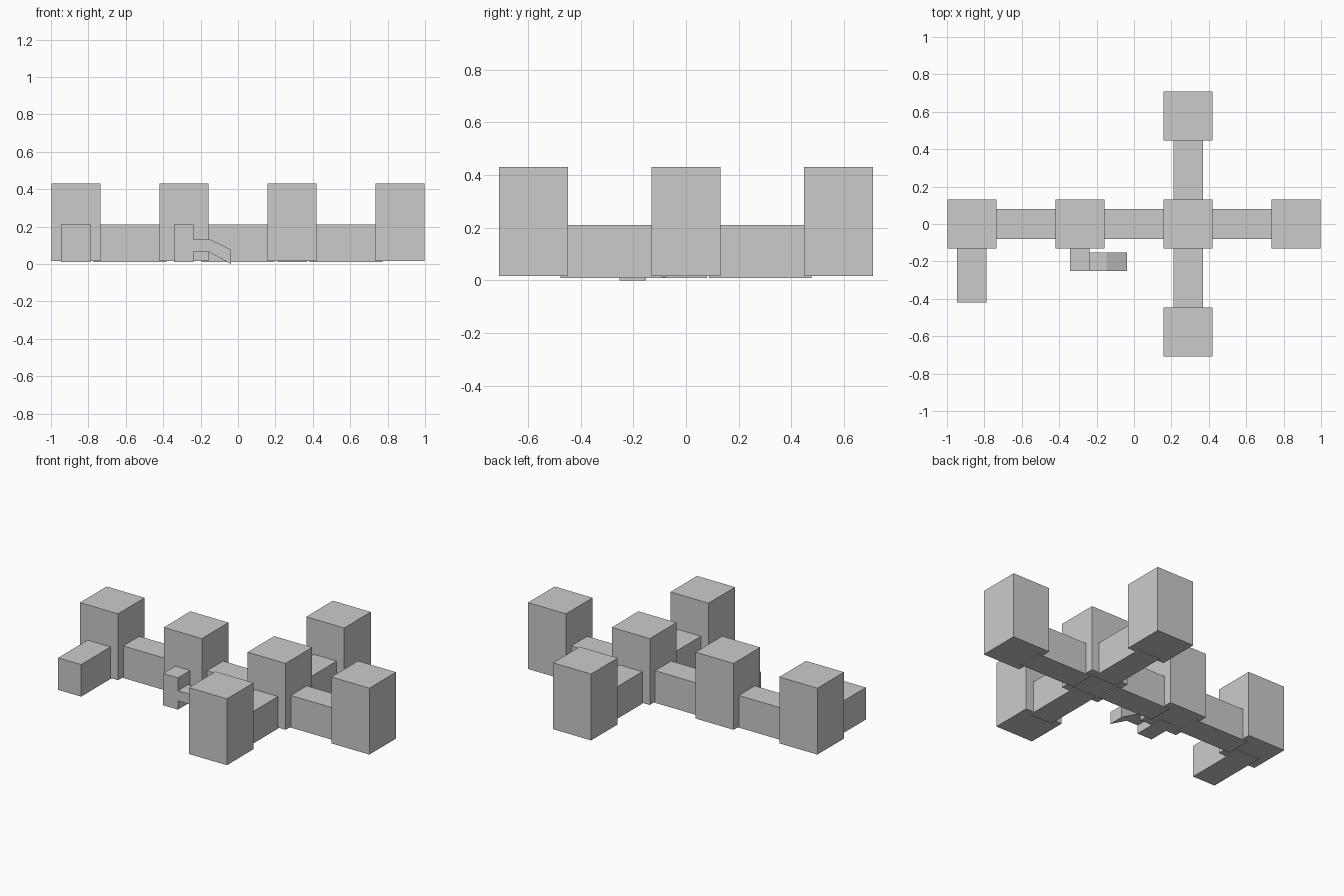
import bpy
import bmesh

if "Cube" in bpy.data.objects:
    bpy.data.objects.remove(bpy.data.objects["Cube"])


def prism(name, profile, y0, y1):
    """Extrude an x-z profile from y0 to y1."""
    bm = bmesh.new()
    face = bm.faces.new([bm.verts.new((x, y0, z)) for x, z in profile])
    ext = bmesh.ops.extrude_face_region(bm, geom=[face])
    verts = [g for g in ext["geom"] if isinstance(g, bmesh.types.BMVert)]
    bmesh.ops.translate(bm, verts=verts, vec=(0, y1 - y0, 0))
    bmesh.ops.recalc_face_normals(bm, faces=bm.faces)
    mesh = bpy.data.meshes.new(name)
    bm.to_mesh(mesh)
    bm.free()
    obj = bpy.data.objects.new(name, mesh)
    bpy.context.collection.objects.link(obj)
    return obj


def box(name, x0, x1, y0, y1, z0, z1):
    return prism(name, [(x0, z0), (x1, z0), (x1, z1), (x0, z1)], y0, y1)


STEP = 0.578           # spacing between towers
R = 0.131              # tower half width
W = 0.079              # corridor half width
L = 0.195              # corridor half length
COLS = [(i - 1.5) * STEP for i in range(4)]
CROSS = COLS[2]        # tower where the two rows cross

# Tall towers: a row of four plus two on the cross arms
for x, y in [(x, 0) for x in COLS] + [(CROSS, STEP), (CROSS, -STEP)]:
    box("tower", x - R, x + R, y - R, y + R, 0.016, 0.43)

# Low corridors along the main row
for x in COLS[:-1]:
    c = x + STEP / 2
    box("row_corridor", c - L, c + L, -W, W, 0.01, 0.21)

# Low corridors on the cross arms
for s in (-1, 1):
    c = s * 0.282
    box("arm_corridor", CROSS - W, CROSS + W, c - L, c + L, 0.01, 0.21)

# Short dead-end corridor in front of the left tower
box("end_corridor", COLS[0] - W, COLS[0] + W, -0.42, -0.03, 0.01, 0.21)

# Small porch with a ramp bending down to the ground
box("porch", -0.341, -0.238, -0.252, -0.05, 0.012, 0.21)
prism("ramp", [(-0.238, 0.066), (-0.158, 0.066), (-0.037, 0.0),
               (-0.037, 0.077), (-0.147, 0.13), (-0.238, 0.13)], -0.252, -0.152)
